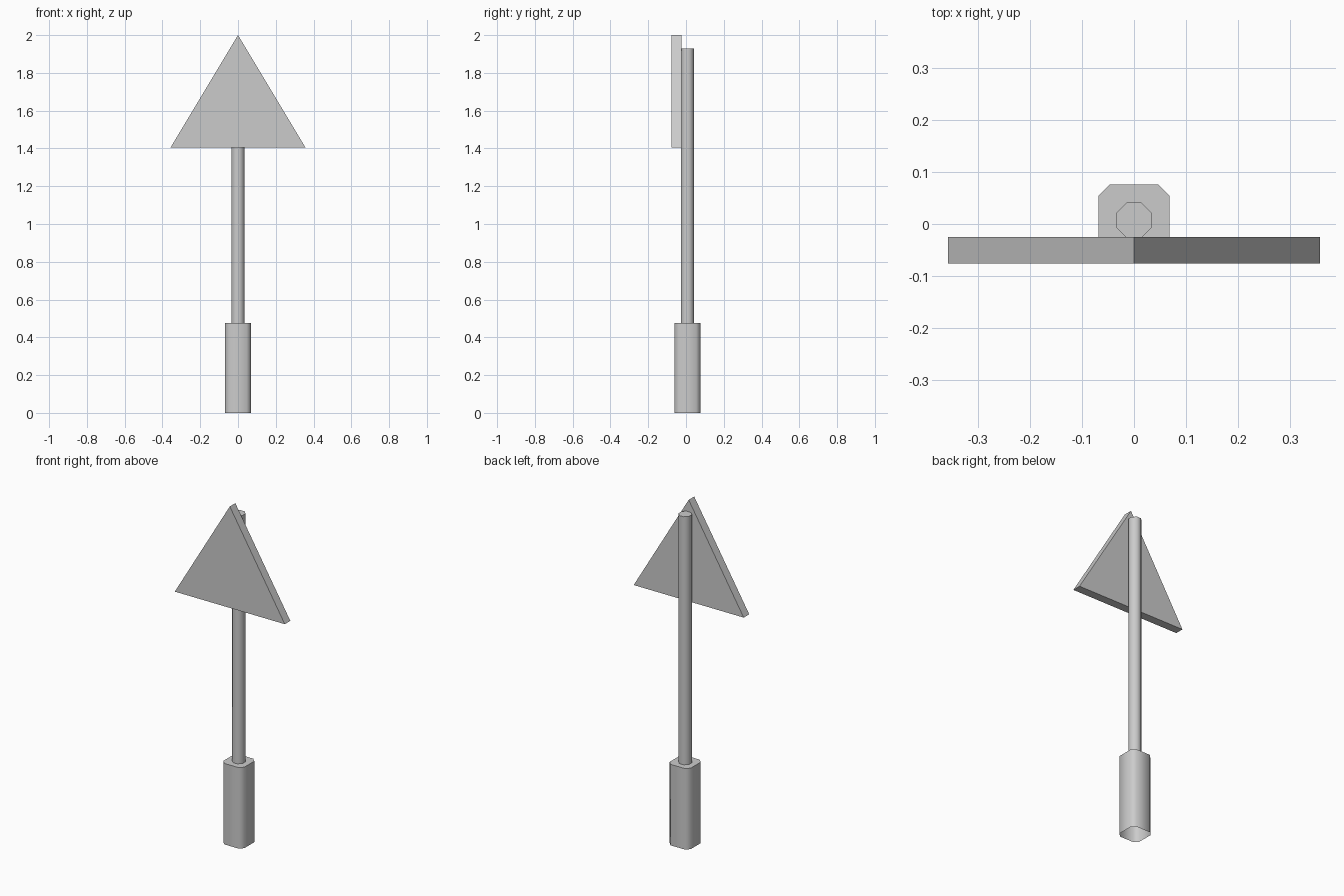
import bpy, bmesh, math

if "Cube" in bpy.data.objects:
    bpy.data.objects.remove(bpy.data.objects["Cube"])

POST_Y = 0.0075


def make_object(name, bm):
    bmesh.ops.recalc_face_normals(bm, faces=bm.faces)
    mesh = bpy.data.meshes.new(name)
    bm.to_mesh(mesh)
    bm.free()
    obj = bpy.data.objects.new(name, mesh)
    bpy.context.collection.objects.link(obj)
    bpy.ops.object.select_all(action='DESELECT')
    obj.select_set(True)
    bpy.context.view_layer.objects.active = obj
    return obj


def octagon(half, cut):
    """Square outline of the given half width with cut corners."""
    a, b = half, half - cut
    return [(a, -b), (a, b), (b, a), (-b, a), (-a, b), (-a, -b), (-b, -a), (b, -a)]


# Post: wide open-bottomed sleeve stepping in to a slim capped pole
sleeve = octagon(0.0685, 0.0225)
pole = octagon(0.034, 0.034 * (2 - math.sqrt(2)))
bm = bmesh.new()
rings = [[bm.verts.new((x, y + POST_Y, z)) for x, y in outline]
         for outline, z in ((sleeve, 0), (sleeve, 0.475), (pole, 0.475), (pole, 1.93))]
for low, high in zip(rings, rings[1:]):
    for i in range(8):
        j = (i + 1) % 8
        bm.faces.new((low[i], low[j], high[j], high[i]))
bm.faces.new(rings[-1])
make_object("sign_post", bm)
bpy.ops.object.shade_smooth_by_angle(angle=math.radians(50))

# Triangular panel: outline extruded backwards to the pole
bm = bmesh.new()
outline = [(-0.357, 1.405), (0.357, 1.405), (0, 2.0)]
face = bm.faces.new([bm.verts.new((x, -0.076, z)) for x, z in outline])
extruded = bmesh.ops.extrude_face_region(bm, geom=[face], use_keep_orig=True)
back = [v for v in extruded["geom"] if isinstance(v, bmesh.types.BMVert)]
bmesh.ops.translate(bm, verts=back, vec=(0, 0.051, 0))
make_object("warning_panel", bm)
